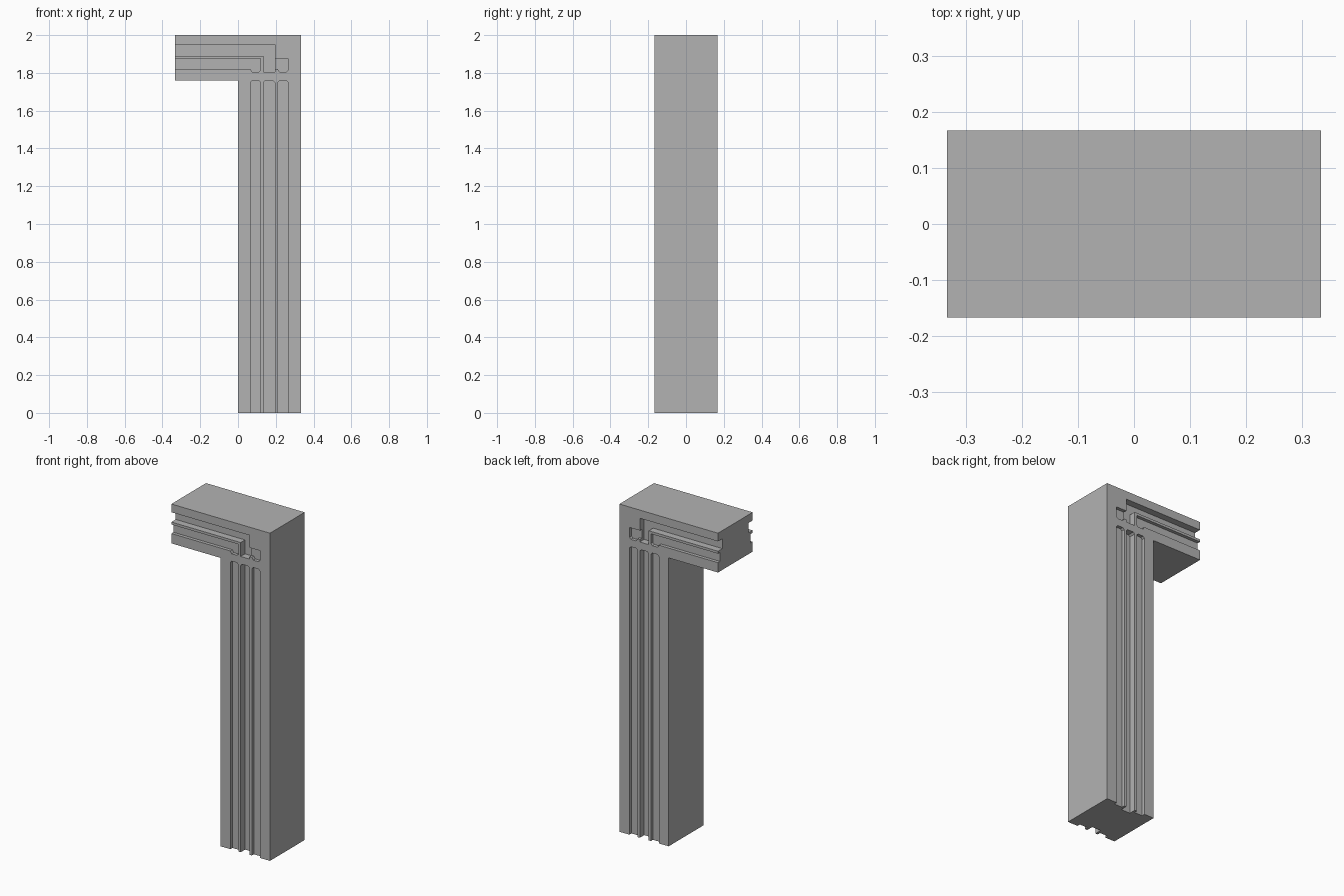
import bpy, bmesh

cube = bpy.data.objects.get("Cube")
if cube:
    bpy.data.objects.remove(cube, do_unlink=True)

stone = bpy.data.materials.new("plain_grey")
stone.use_nodes = True
grey = (0.45, 0.45, 0.45, 1)
stone.diffuse_color = grey
stone.node_tree.nodes["Principled BSDF"].inputs["Base Color"].default_value = grey

HALF_W, HALF_D, TOP, BEAM = 0.333, 0.167, 2.0, 1.76
SHALLOW, DEEP, CH = 0.02, 0.042, 0.01
LOW = 1.805                     # foot of the upper recesses
STEP = 1.82                     # lower edge of the beam recess


def prism(name, outline, y0, y1):
    """Extrude an x-z outline from y0 to y1."""
    bm = bmesh.new()
    face = bm.faces.new([bm.verts.new((x, y0, z)) for x, z in outline])
    ext = bmesh.ops.extrude_face_region(bm, geom=[face])
    verts = [v for v in ext["geom"] if isinstance(v, bmesh.types.BMVert)]
    bmesh.ops.translate(bm, verts=verts, vec=(0, y1 - y0, 0))
    bmesh.ops.recalc_face_normals(bm, faces=bm.faces)
    mesh = bpy.data.meshes.new(name)
    bm.to_mesh(mesh)
    bm.free()
    mesh.materials.append(stone)
    obj = bpy.data.objects.new(name, mesh)
    bpy.context.collection.objects.link(obj)
    return obj


# Corner frame: post with a beam reaching to one side
frame = prism("corner_frame", [
    (0, 0), (HALF_W, 0), (HALF_W, TOP), (-HALF_W, TOP),
    (-HALF_W, BEAM), (0, BEAM)], -HALF_D, HALF_D)


def carve(name, outline, depth):
    """Cut the same recess into the front and the back."""
    for side, sign in (("front", -1), ("back", 1)):
        cutter = prism(f"{name}_{side}_cutter", outline,
                       sign * (HALF_D - depth), sign * (HALF_D + 0.1))
        mod = frame.modifiers.new(cutter.name, "BOOLEAN")
        mod.operation = "DIFFERENCE"
        mod.solver = "EXACT"
        mod.object = cutter
        cutter.hide_render = True
        cutter.hide_viewport = True
        cutter.display_type = "WIRE"


# Three long flutes in the post, with clipped upper corners
flutes = [("inner", 0.065, 0.12, SHALLOW), ("middle", 0.135, 0.195, DEEP),
          ("outer", 0.21, 0.265, SHALLOW)]
for name, a, b, depth in flutes:
    carve(f"{name}_flute", [
        (a, -0.1), (b, -0.1), (b, BEAM - CH), (b - CH, BEAM),
        (a + CH, BEAM), (a, BEAM - CH)], depth)

# Deep channel along the beam, turning down toward the post
carve("upper_channel", [
    (-0.5, 1.95), (0.195, 1.95), (0.195, LOW), (0.135, LOW),
    (0.135, 1.89), (-0.5, 1.89)], DEEP)

# Shallow channel under the narrow ridge, with a dropped end
carve("lower_channel", [
    (-0.5, 1.875), (0.12, 1.875), (0.12, LOW + CH), (0.12 - CH, LOW),
    (0.065 + CH, LOW), (0.065, STEP), (-0.5, STEP)], SHALLOW)

# Small corner pocket opening onto the deep channel
carve("corner_pocket", [
    (0.19, 1.875), (0.265, 1.875), (0.265, LOW + CH), (0.265 - CH, LOW),
    (0.21 + CH, LOW), (0.21, STEP), (0.19, STEP)], SHALLOW)

# Apply the cuts and drop the cutters
bpy.context.view_layer.update()
graph = bpy.context.evaluated_depsgraph_get()
carved = bpy.data.meshes.new_from_object(frame.evaluated_get(graph))
frame.modifiers.clear()
frame.data = carved
for obj in list(bpy.data.objects):
    if obj.name.endswith("_cutter"):
        bpy.data.objects.remove(obj, do_unlink=True)
